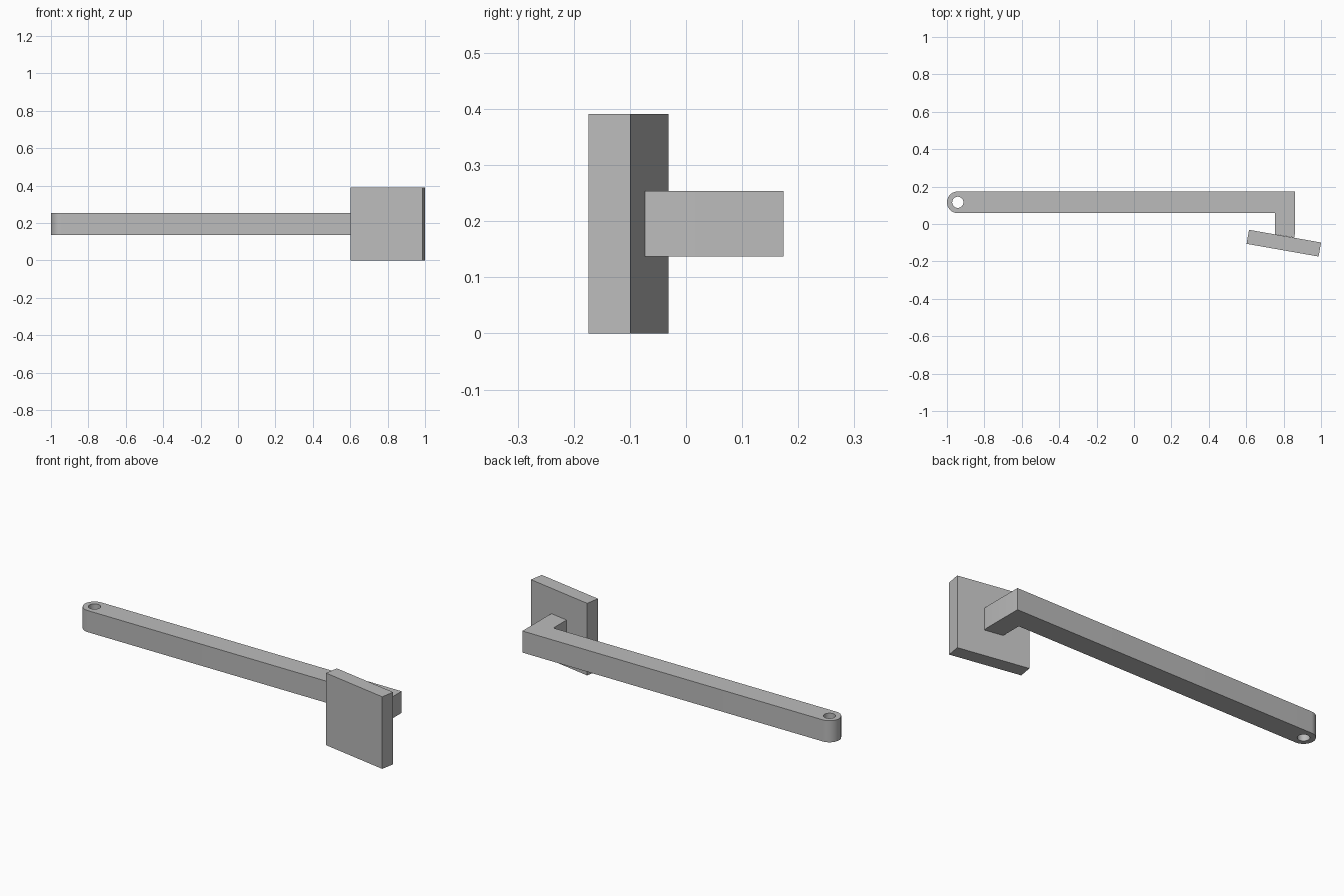
import bpy, bmesh, math
from mathutils import Vector

default = bpy.data.objects.get("Cube")
if default:
    bpy.data.objects.remove(default, do_unlink=True)

metal = bpy.data.materials.new("plain_grey")
metal.use_nodes = True
grey = (0.5, 0.5, 0.5, 1)
metal.diffuse_color = grey
metal.node_tree.nodes["Principled BSDF"].inputs["Base Color"].default_value = grey


def arc(cx, cy, r, start, end, steps):
    angles = [math.radians(start + (end - start) * i / steps) for i in range(steps + 1)]
    return [(cx + r * math.cos(a), cy + r * math.sin(a)) for a in angles]


def extrude_loops(name, loops, z0, z1):
    """Fill the outline (further loops are holes) and extrude it upwards."""
    bm = bmesh.new()
    edges = []
    for loop in loops:
        verts = [bm.verts.new((x, y, z0)) for x, y in loop]
        edges += [bm.edges.new((v, verts[i - 1])) for i, v in enumerate(verts)]
    bmesh.ops.triangle_fill(bm, edges=edges, use_beauty=True)
    ext = bmesh.ops.extrude_face_region(bm, geom=bm.faces[:], use_keep_orig=True)
    top = [g for g in ext["geom"] if isinstance(g, bmesh.types.BMVert)]
    bmesh.ops.translate(bm, verts=top, vec=(0, 0, z1 - z0))
    bmesh.ops.recalc_face_normals(bm, faces=bm.faces[:])
    mesh = bpy.data.meshes.new(name)
    bm.to_mesh(mesh)
    bm.free()
    mesh.materials.append(metal)
    obj = bpy.data.objects.new(name, mesh)
    bpy.context.collection.objects.link(obj)
    bpy.ops.object.select_all(action="DESELECT")
    obj.select_set(True)
    bpy.context.view_layer.objects.active = obj
    bpy.ops.object.shade_smooth_by_angle(angle=math.radians(30))
    return obj


# Plate, turned slightly about the vertical
turn = math.radians(-10)
along = Vector((math.cos(turn), math.sin(turn)))
across = Vector((-along.y, along.x))
centre = Vector((0.801, -0.1025))
half_w, half_t = 0.1955, 0.038
plate = [centre + along * half_w * sx + across * half_t * sy
         for sx, sy in ((-1, -1), (1, -1), (1, 1), (-1, 1))]
extrude_loops("plate", [plate], 0, 0.391)

# Arm with rounded, drilled end and a short return leg that meets the plate
mid_y, radius, pivot_x = 0.116, 0.058, -0.942
outline = arc(pivot_x, mid_y, radius, 90, 270, 24) + [
    (0.755, mid_y - radius), (0.755, -0.055), (0.8565, -0.073),
    (0.86, -0.052), (0.86, mid_y + radius)]
hole = arc(pivot_x, mid_y, 0.03, 0, 360, 32)[:-1]
extrude_loops("arm", [outline, hole], 0.137, 0.254)
